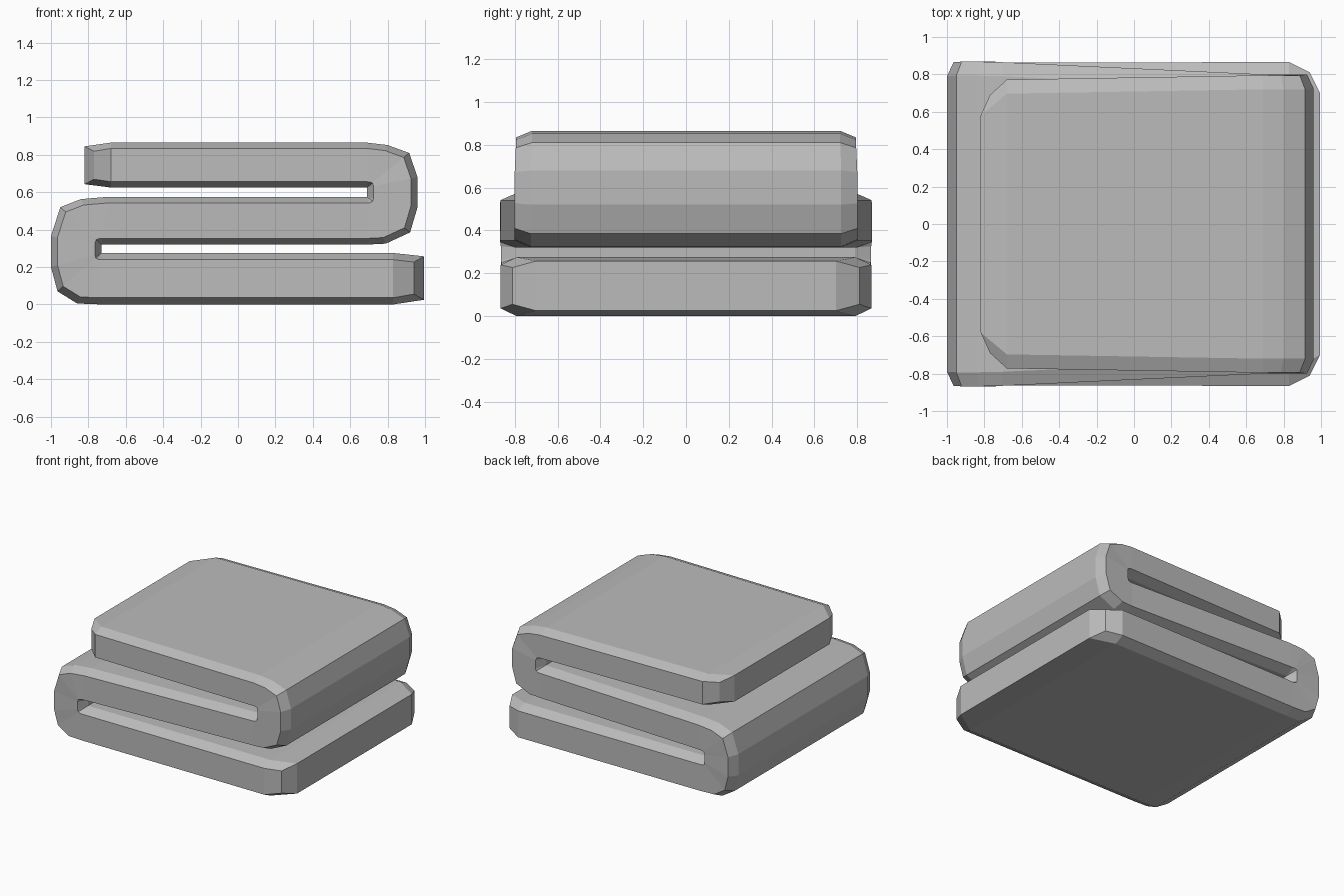
import bpy, bmesh
from mathutils import Vector

cube = bpy.data.objects.get("Cube")
if cube:
    bpy.data.objects.remove(cube, do_unlink=True)

grey = bpy.data.materials.new("soft_grey")
grey.use_nodes = True
colour = (0.5, 0.5, 0.5, 1)
grey.diffuse_color = colour
grey.node_tree.nodes["Principled BSDF"].inputs["Base Color"].default_value = colour

RIM = 0.13      # share of the thickness taken by each bevel
BEVEL = 0.075   # bevel depth at the sides

# Slot corners that the folds turn around
LOW_A, LOW_B = (-0.73, 0.275), (-0.73, 0.32)
HIGH_A, HIGH_B = (0.69, 0.575), (0.69, 0.625)

# Stations along the folded strip: one side, other side, half width
stations = [
    # bottom layer
    ((0.995, 0.025), (0.995, 0.257), 0.81),
    ((0.83, 0), (0.83, 0.275), 0.866),
    # left fold
    ((-0.73, 0), LOW_A, 0.862),
    ((-0.86, 0.005), LOW_A, 0.862),
    ((-0.965, 0.07), LOW_A, 0.862),
    ((-1, 0.20), LOW_A, 0.865),
    ((-1, 0.365), LOW_B, 0.865),
    ((-0.95, 0.52), LOW_B, 0.868),
    ((-0.84, 0.563), LOW_B, 0.868),
    ((-0.70, 0.575), LOW_B, 0.865),
    # middle layer and right fold
    (HIGH_A, (0.69, 0.32), 0.80),
    (HIGH_A, (0.79, 0.325), 0.80),
    (HIGH_A, (0.92, 0.385), 0.80),
    (HIGH_A, (0.96, 0.52), 0.80),
    (HIGH_B, (0.96, 0.68), 0.80),
    (HIGH_B, (0.915, 0.81), 0.795),
    (HIGH_B, (0.80, 0.852), 0.795),
    (HIGH_B, (0.69, 0.865), 0.795),
    # top layer
    ((-0.68, 0.625), (-0.68, 0.865), 0.772),
    ((-0.82, 0.643), (-0.82, 0.845), 0.69),
]


def section(a, b, half, end_shift, bevel):
    """Eight-sided cross-section of the strip; end_shift rounds the end corners."""
    a, b = Vector((a[0], 0, a[1])), Vector((b[0], 0, b[1]))
    a_rim, b_rim = a.lerp(b, RIM), b.lerp(a, RIM)
    flat = Vector((0, half - bevel, 0))
    side = Vector((0, half, 0))
    shift = Vector((end_shift, 0, 0))
    return [a - flat, a + flat, a_rim + side + shift, b_rim + side + shift,
            b + flat, b - flat, b_rim - side + shift, a_rim - side + shift]


bm = bmesh.new()
rings = []
last = len(stations) - 1
for i, (a, b, half) in enumerate(stations):
    shift = -0.055 if i == 0 else 0.05 if i == last else 0
    bevel = 0.11 if i in (0, last) else BEVEL
    rings.append([bm.verts.new(p) for p in section(a, b, half, shift, bevel)])

# Skin between neighbouring sections
for r, s in zip(rings, rings[1:]):
    for k in range(8):
        n = (k + 1) % 8
        bm.faces.new((r[k], r[n], s[n], s[k]))

# Ends: a flat centre with a turned corner on each side
for ring in (rings[0], rings[-1]):
    for idx in ((0, 1, 4, 5), (1, 2, 3, 4), (0, 5, 6, 7)):
        bm.faces.new([ring[k] for k in idx])

bmesh.ops.remove_doubles(bm, verts=bm.verts, dist=0.0005)
bmesh.ops.recalc_face_normals(bm, faces=bm.faces)

mesh = bpy.data.meshes.new("folded_cloth")
bm.to_mesh(mesh)
bm.free()
mesh.materials.append(grey)
cloth = bpy.data.objects.new("folded_cloth", mesh)
bpy.context.collection.objects.link(cloth)
